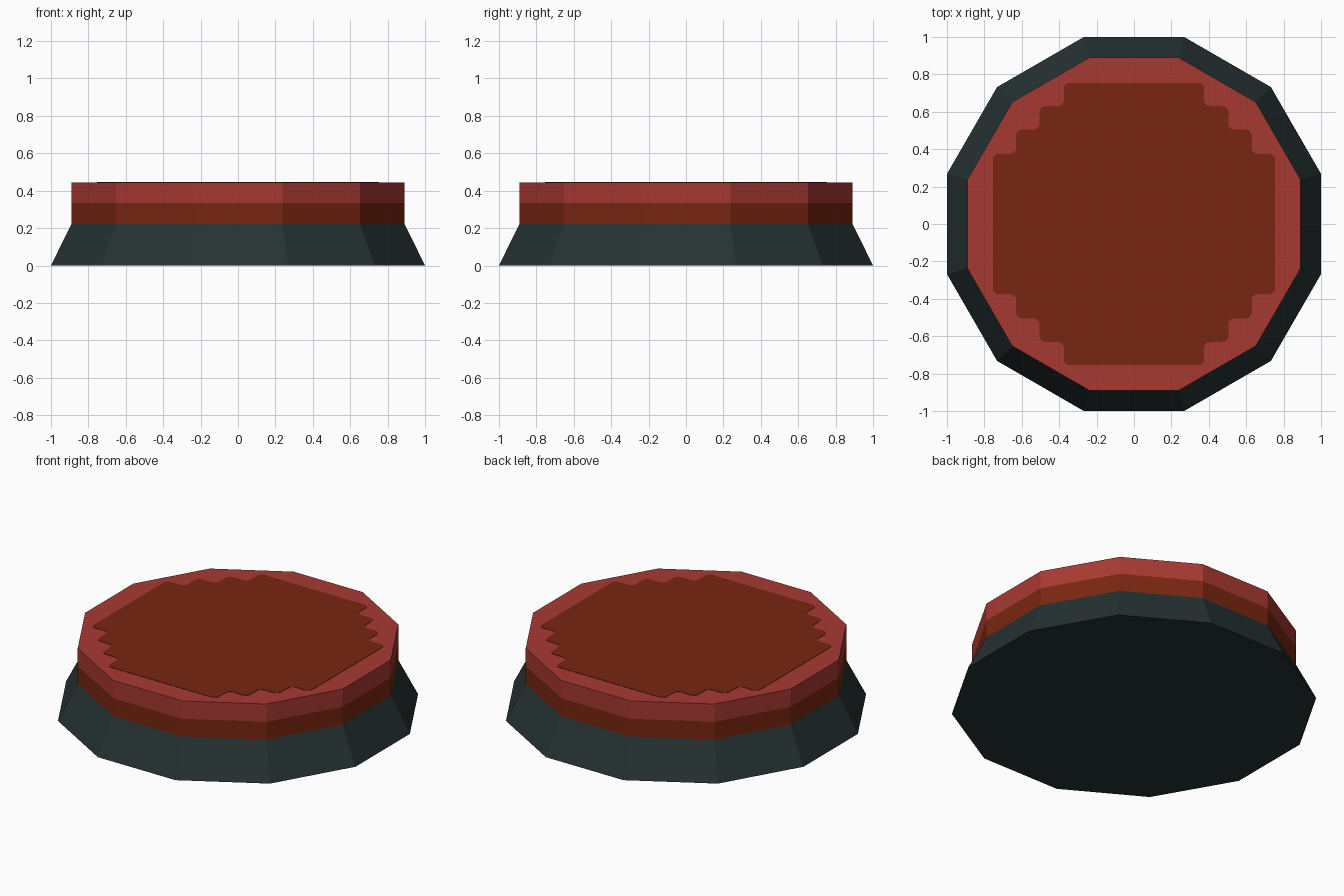
import bpy, bmesh, math
from mathutils import Vector, Matrix

if "Cube" in bpy.data.objects:
    bpy.data.objects.remove(bpy.data.objects["Cube"])

SIDES = 12


def material(name, r, g, b):
    """Flat material from 0-255 sRGB values."""
    lin = [((c / 255 + 0.055) / 1.055) ** 2.4 if c > 10 else c / 255 / 12.92 for c in (r, g, b)]
    m = bpy.data.materials.new(name)
    m.diffuse_color = (*lin, 1)
    m.use_nodes = True
    m.node_tree.nodes["Principled BSDF"].inputs["Base Color"].default_value = m.diffuse_color
    return m


DARK = material("dark slate", 38, 50, 51)
BROWN = material("rust brown", 120, 38, 16)
RED = material("brick red", 167, 57, 50)


def finish(name, bm, *mats):
    bmesh.ops.recalc_face_normals(bm, faces=bm.faces)
    me = bpy.data.meshes.new(name)
    bm.to_mesh(me)
    bm.free()
    for m in mats:
        me.materials.append(m)
    ob = bpy.data.objects.new(name, me)
    bpy.context.collection.objects.link(ob)
    return ob


def ring(bm, apothem, z):
    r = apothem / math.cos(math.pi / SIDES)
    return [bm.verts.new((r * math.cos(a), r * math.sin(a), z))
            for a in (math.tau * (i + 0.5) / SIDES for i in range(SIDES))]


# Twelve-sided body: sloped base, brown band, red band and top
bm = bmesh.new()
rings = [ring(bm, a, z) for a, z in ((1, 0), (0.89, 0.223), (0.89, 0.334), (0.89, 0.445))]
for k, (lo, hi) in enumerate(zip(rings, rings[1:])):
    for i in range(SIDES):
        j = (i + 1) % SIDES
        bm.faces.new((lo[i], lo[j], hi[j], hi[i])).material_index = k
bm.faces.new(rings[0][::-1]).material_index = 0
bm.faces.new(rings[-1]).material_index = 2
finish("stepped_button_body", bm, DARK, BROWN, RED)

# Stepped patch on top: one quarter outline, turned four times
quarter = [(0.755, 0.375), (0.63, 0.375), (0.63, 0.505), (0.505, 0.505),
           (0.505, 0.63), (0.375, 0.63), (0.375, 0.755)]
corners = [Matrix.Rotation(q * math.pi / 2, 2) @ Vector(p) for q in range(4) for p in quarter]
outline = []
for i, c in enumerate(corners):
    # round each corner with a small curve
    a = c + (corners[i - 1] - c).normalized() * 0.035
    b = c + (corners[(i + 1) % len(corners)] - c).normalized() * 0.035
    for t in (0, 0.25, 0.5, 0.75, 1):
        outline.append(a * (1 - t) ** 2 + c * 2 * t * (1 - t) + b * t ** 2)
bm = bmesh.new()
face = bm.faces.new([bm.verts.new((p.x, p.y, 0.444)) for p in outline])
ext = bmesh.ops.extrude_face_region(bm, geom=[face])
bmesh.ops.translate(bm, vec=(0, 0, 0.003),
                    verts=[v for v in ext["geom"] if isinstance(v, bmesh.types.BMVert)])
finish("top_patch", bm, BROWN)
